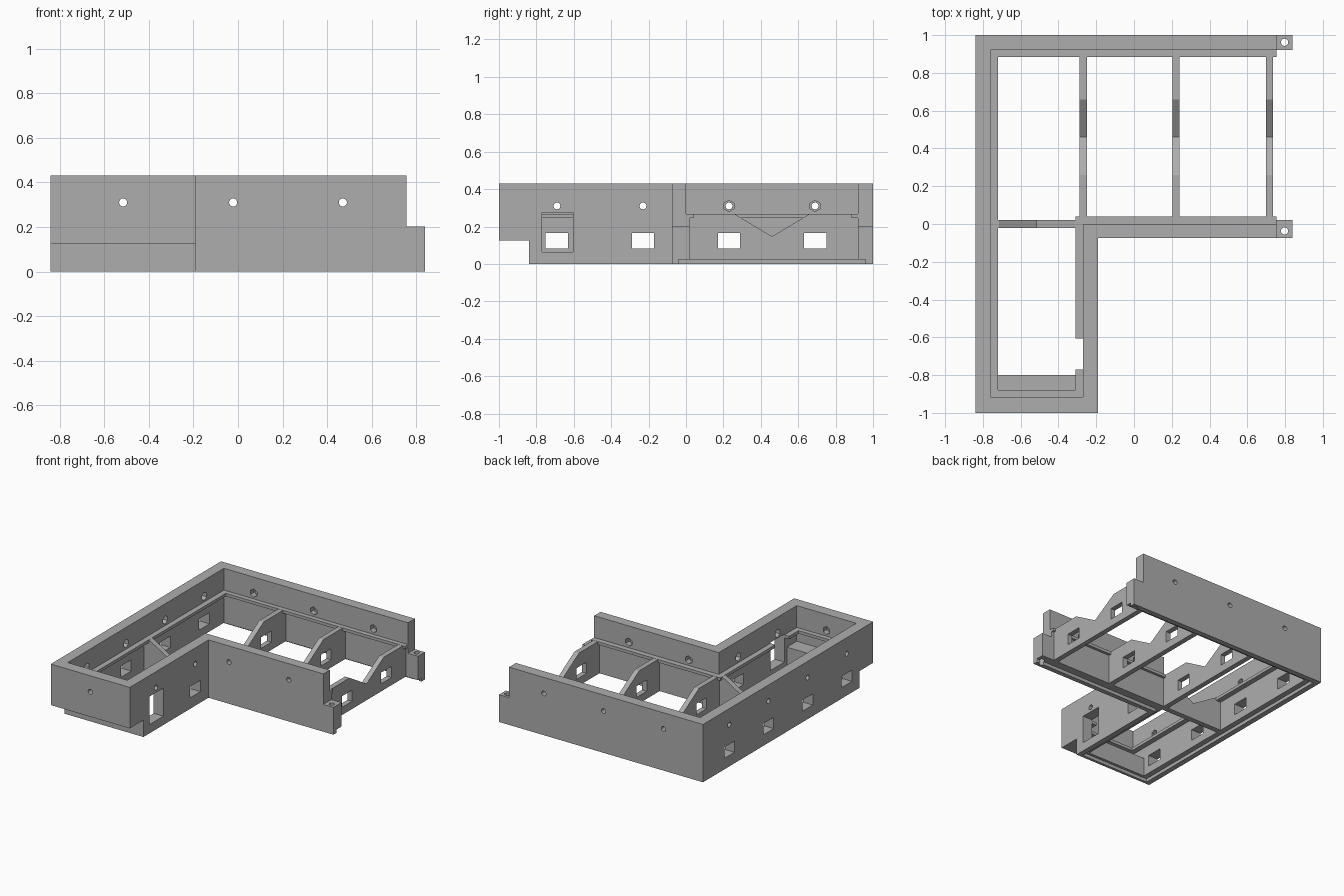
import bpy, bmesh, math
from mathutils import Vector, Matrix

cube = bpy.data.objects.get("Cube")
if cube:
    bpy.data.objects.remove(cube, do_unlink=True)

grey = bpy.data.materials.new("plain grey")
grey.use_nodes = True
COLOUR = (0.42, 0.42, 0.42, 1)
grey.diffuse_color = COLOUR
grey.node_tree.nodes["Principled BSDF"].inputs["Base Color"].default_value = COLOUR


def prism(name, points, depth):
    """Extrude a closed 3D outline along the depth vector."""
    bm = bmesh.new()
    face = bm.faces.new([bm.verts.new(p) for p in points])
    out = bmesh.ops.extrude_face_region(bm, geom=[face])
    moved = [v for v in out["geom"] if isinstance(v, bmesh.types.BMVert)]
    bmesh.ops.translate(bm, verts=moved, vec=Vector(depth))
    bmesh.ops.recalc_face_normals(bm, faces=bm.faces)
    mesh = bpy.data.meshes.new(name)
    bm.to_mesh(mesh)
    bm.free()
    mesh.materials.append(grey)
    obj = bpy.data.objects.new(name, mesh)
    bpy.context.collection.objects.link(obj)
    return obj


def box(name, x0, x1, y0, y1, z0, z1):
    return prism(name, [(x0, y0, z0), (x1, y0, z0), (x1, y1, z0), (x0, y1, z0)],
                 (0, 0, z1 - z0))


def ell(name, left, back, leg_right, south, front, end, z0, z1):
    """L-shaped prism in plan."""
    plan = [(left, front), (leg_right, front), (leg_right, south),
            (end, south), (end, back), (left, back)]
    return prism(name, [(x, y, z0) for x, y in plan], (0, 0, z1 - z0))


def rod(name, start, axis, length, radius, sides):
    """Round or hexagonal bar along one axis."""
    d = Vector({"x": (1, 0, 0), "y": (0, 1, 0), "z": (0, 0, 1)}[axis])
    u = Vector((0, 1, 0)) if axis == "x" else Vector((1, 0, 0))
    v = d.cross(u)
    ring = []
    for i in range(sides):
        a = 2 * math.pi * i / sides + math.pi / 2
        ring.append(Vector(start) + radius * (math.cos(a) * u + math.sin(a) * v))
    return prism(name, ring, d * length)


def cut(target, cutter):
    """Subtract the cutter and delete it."""
    cutter.hide_render = True
    mod = target.modifiers.new("cut", "BOOLEAN")
    mod.operation = "DIFFERENCE"
    mod.solver = "EXACT"
    mod.object = cutter
    bpy.context.view_layer.objects.active = target
    bpy.ops.object.modifier_apply(modifier=mod.name)
    bpy.data.objects.remove(cutter, do_unlink=True)


HOLE_Z, HOLE_R, NUT_R = 0.31, 0.018, 0.03
SIDE_Y = (-0.69, -0.23, 0.23, 0.69)
FRONT_X = (-0.515, -0.022, 0.47)

# L-shaped wall frame, hollowed level by level to leave an inner lip
frame = ell("wall_frame", -0.84, 1.0, -0.19, -0.075, -1.0, 0.838, 0, 0.43)
cut(frame, ell("upper_room", -0.76, 0.92, -0.27, 0.0, -0.915, 1.1, 0.268, 0.6))
cut(frame, ell("lip_opening", -0.72, 0.885, -0.31, 0.04, -0.88, 1.1, 0.20, 0.30))
cut(frame, ell("middle_room", -0.76, 0.92, -0.27, 0.02, -0.915, 1.1, 0.165, 0.246))
cut(frame, ell("lower_room", -0.76, 0.92, -0.27, 0.02, -0.80, 1.1, -0.1, 0.20))
cut(frame, ell("bottom_rebate", -0.80, 0.96, -0.23, -0.04, -0.82, 1.1, -0.1, 0.025))

# Overhang under the front wall, and the low lugs at the open end
cut(frame, box("overhang", -1, 0, -1.1, -0.84, -0.1, 0.125))
cut(frame, box("lug_step", 0.755, 1, -0.5, 1.1, 0.203, 0.6))
for y in (-0.037, 0.962):
    cut(frame, rod("lug_hole", (0.797, y, -0.1), "z", 0.5, 0.019, 24))

# Bolt holes with hexagonal nut pockets on the inner faces
for x in FRONT_X:
    cut(frame, rod("bolt_hole", (x, -1.2, HOLE_Z), "y", 2.4, HOLE_R, 24))
    inner = -0.955 if x < -0.2 else -0.04
    cut(frame, rod("nut_pocket", (x, inner, HOLE_Z), "y", 0.07, NUT_R, 6))
    cut(frame, rod("nut_pocket", (x, 0.89, HOLE_Z), "y", 0.07, NUT_R, 6))
for y in SIDE_Y:
    cut(frame, rod("bolt_hole", (-1.2, y, HOLE_Z), "x", 2.4, HOLE_R, 24))
    cut(frame, rod("nut_pocket", (-0.80, y, HOLE_Z), "x", 0.07, NUT_R, 6))
    if y < 0:
        cut(frame, rod("nut_pocket", (-0.30, y, HOLE_Z), "x", 0.07, NUT_R, 6))


def cut_window(target, y):
    cut(target, box("window", -1.2, 1.2, y - 0.06, y + 0.06, 0.082, 0.165))


# Side windows and the tall opening in the short leg
for y in SIDE_Y:
    cut_window(frame, y)
cut(frame, box("tall_opening", -0.34, -0.1, -0.77, -0.605, 0.065, 0.274))


def notched(a, b, mid):
    """Rib outline with a V notch in its top edge."""
    return [(a, 0.025), (b, 0.025), (b, 0.267), (mid + 0.2, 0.267),
            (mid, 0.147), (mid - 0.2, 0.267), (a, 0.267)]


# Cross ribs in the long arm
for i, x in enumerate((-0.288, 0.203, 0.698)):
    rib = prism(f"cross_rib_{i + 1}",
                [(x, y, z) for y, z in notched(0.01, 0.922, 0.46)], (0.038, 0, 0))
    for y in SIDE_Y[2:]:
        cut_window(rib, y)

# Divider between the corner and the short leg
prism("leg_divider", [(x, -0.02, z) for x, z in notched(-0.762, -0.268, -0.515)],
      (0, 0.04, 0))
